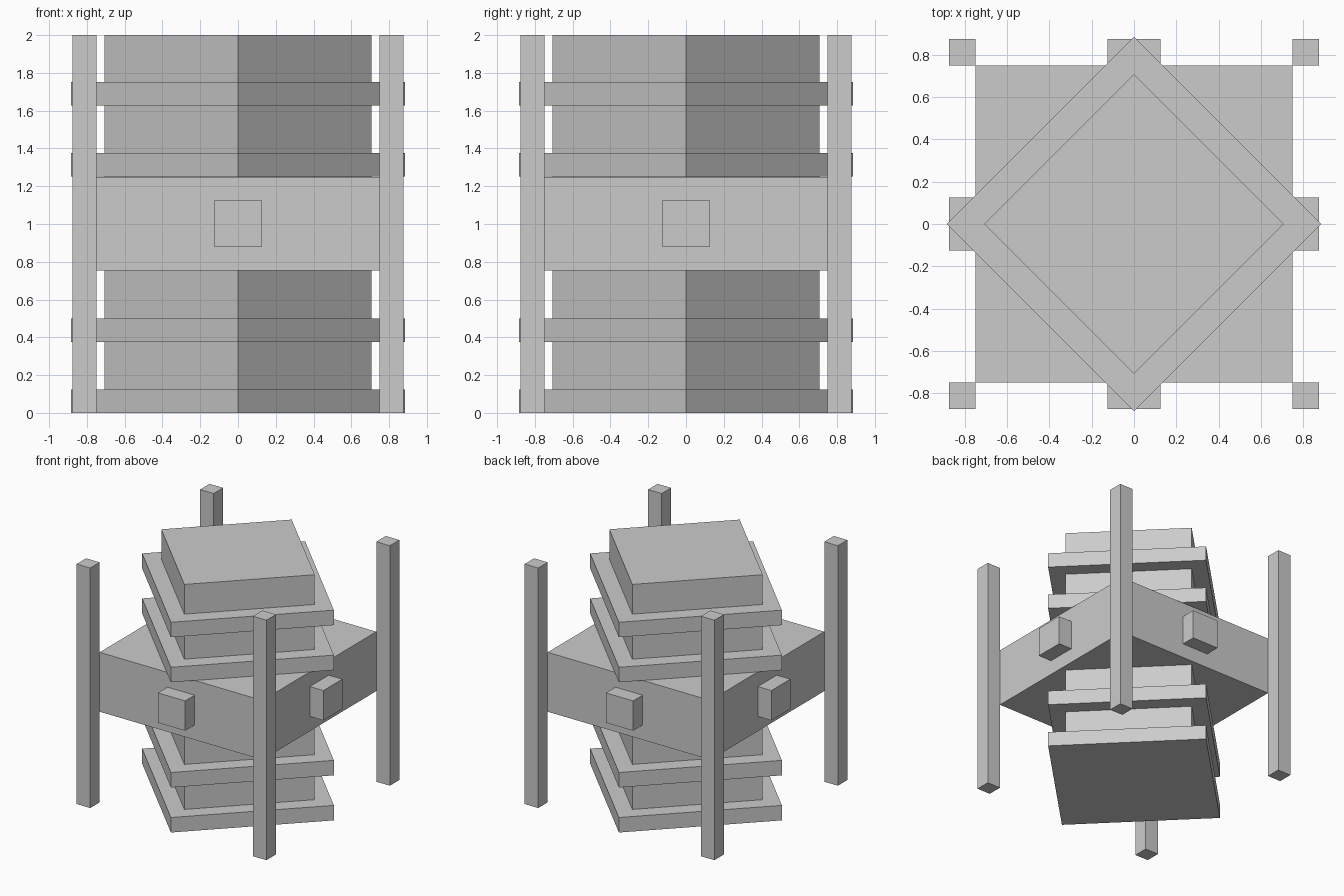
import bpy
from math import radians

if "Cube" in bpy.data.objects:
    bpy.data.objects.remove(bpy.data.objects["Cube"], do_unlink=True)

GREY = (0.6, 0.6, 0.6, 1.0)
grey = bpy.data.materials.new("plain_grey")
grey.use_nodes = True
grey.diffuse_color = GREY
grey.node_tree.nodes["Principled BSDF"].inputs["Base Color"].default_value = GREY


def box(name, x, y, width, depth, bottom, top, turn=0):
    """Box centred on x, y and spanning bottom to top, turned about z."""
    bpy.ops.mesh.primitive_cube_add(size=1, location=(x, y, (bottom + top) / 2))
    ob = bpy.context.object
    ob.name = name
    ob.scale = (width, depth, top - bottom)
    bpy.ops.object.transform_apply(location=False, rotation=False, scale=True)
    ob.rotation_euler.z = radians(turn)
    ob.data.materials.append(grey)
    return ob


# Central column, turned to a diamond
box("core_column", 0, 0, 1, 1, 0, 2, turn=45)

# Thin collars around the column
for i, z in enumerate((0, 0.375, 1.252, 1.627)):
    box(f"collar_plate_{i + 1}", 0, 0, 1.25, 1.25, z, z + 0.125, turn=45)

# Wide block at mid height
box("middle_block", 0, 0, 1.5, 1.5, 0.755, 1.25)

# Upright posts touching the block's corners
for side, sx in (("left", 1), ("right", -1)):
    for end, sy in (("front", -1), ("back", 1)):
        box(f"{end}_{side}_post", sx * 0.8125, sy * 0.8125, 0.125, 0.125, 0, 2)

# Square knobs on the four sides of the block
for name, dx, dy in (("front", 0, -1), ("back", 0, 1), ("left", 1, 0), ("right", -1, 0)):
    width = 0.125 if dx else 0.25
    depth = 0.125 if dy else 0.25
    box(f"{name}_knob", dx * 0.8125, dy * 0.8125, width, depth, 0.878, 1.127)
